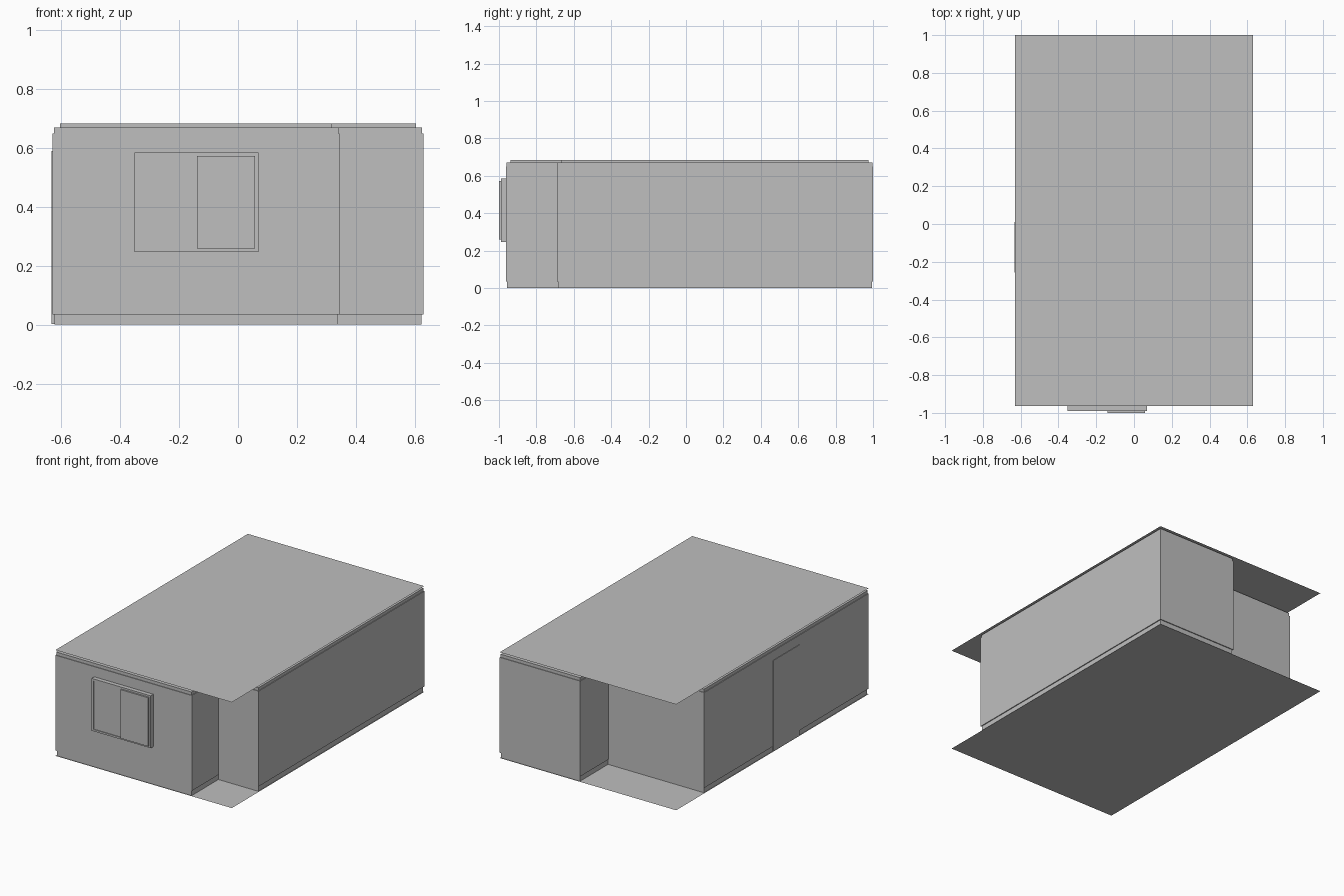
import bpy
import bmesh

cube = bpy.data.objects.get("Cube")
if cube:
    bpy.data.objects.remove(cube)

# One plain grey for the whole building
grey = bpy.data.materials.new("plain_grey")
grey.use_nodes = True
colour = (0.52, 0.52, 0.52, 1)
grey.diffuse_color = colour
grey.node_tree.nodes["Principled BSDF"].inputs["Base Color"].default_value = colour

# Overall extents: half width, front wall, back wall, ceiling height
W, FRONT, BACK, TOP = 0.63, -0.963, 1.0, 0.683

# Room outline, with an entrance notch at two opposite corners
OUTLINE = [(-W, FRONT), (0.345, FRONT), (0.345, -0.69), (W, -0.69),
           (W, BACK), (0.055, BACK), (0.055, 0.714), (-W, 0.714)]


def finish(name, bm):
    mesh = bpy.data.meshes.new(name)
    bm.to_mesh(mesh)
    bm.free()
    mesh.materials.append(grey)
    obj = bpy.data.objects.new(name, mesh)
    bpy.context.collection.objects.link(obj)
    return obj


def inset_outline(amount):
    """Move every right-angled corner inward by the given amount."""
    points = []
    for i, (x, y) in enumerate(OUTLINE):
        px, py = OUTLINE[i - 1]
        nx, ny = OUTLINE[(i + 1) % len(OUTLINE)]
        for dx, dy in ((x - px, y - py), (nx - x, ny - y)):
            length = abs(dx) + abs(dy)
            x -= amount * dy / length
            y += amount * dx / length
        points.append((x, y))
    return points


def shell(name, profile):
    """Sweep an (inset, height) profile around the room outline."""
    bm = bmesh.new()
    rings = [[bm.verts.new((x, y, z)) for x, y in inset_outline(inset)]
             for inset, z in profile]
    for low, high in zip(rings, rings[1:]):
        for i in range(len(low)):
            j = (i + 1) % len(low)
            bm.faces.new((low[i], low[j], high[j], high[i]))
    return finish(name, bm)


def sheet(name, z, up):
    bm = bmesh.new()
    corners = [(-W, FRONT), (W, FRONT), (W, BACK), (-W, BACK)]
    face = bm.faces.new([bm.verts.new((x, y, z)) for x, y in corners])
    if not up:
        face.normal_flip()
    return finish(name, bm)


def box(name, xs, ys, zs):
    bm = bmesh.new()
    bmesh.ops.create_cube(bm, size=1)
    for v in bm.verts:
        v.co = [r[0] if c < 0 else r[1] for c, r in zip(v.co, (xs, ys, zs))]
    return finish(name, bm)


# Floor and ceiling sheets reach across the corner notches
sheet("floor", 0, False)
sheet("ceiling", TOP, True)

# Recessed skirting, main walls and stepped cornice
shell("skirting", [(0.006, 0), (0.006, 0.035), (0, 0.035)])
shell("walls", [(0, 0.035), (0, 0.65)])
shell("cornice", [(0, 0.65), (0.004, 0.65), (0.004, 0.67),
                  (0.025, 0.67), (0.025, TOP)])

# Sliding window: projecting frame with one pane in front of the other
x0, x1, z0, z1, bar = -0.352, 0.07, 0.247, 0.585, 0.012
depth = (-0.99, FRONT)
box("window_frame_left", (x0, x0 + bar), depth, (z0, z1))
box("window_frame_right", (x1 - bar, x1), depth, (z0, z1))
box("window_frame_bottom", (x0 + bar, x1 - bar), depth, (z0, z0 + bar))
box("window_frame_top", (x0 + bar, x1 - bar), depth, (z1 - bar, z1))
box("window_pane_back", (x0 + bar, -0.14), (-0.985, FRONT), (z0 + bar, z1 - bar))
box("window_pane_front", (-0.14, x1 - bar), (-1.0, FRONT), (z0 + bar, z1 - bar))

# Side door: flat leaf inside a thin frame
y0, y1, door_top = -0.256, 0.01, 0.59
outside = (-W - 0.003, -W + 0.006)
for name, ys in (("door_jamb_front", (y0, y0 + bar)), ("door_jamb_back", (y1 - bar, y1))):
    box(name, outside, ys, (0.002, door_top))
box("door_head", outside, (y0 + bar, y1 - bar), (door_top - bar, door_top))
box("door_leaf", (-W - 0.001, -W + 0.006), (y0 + bar, y1 - bar), (0.002, door_top - bar))
